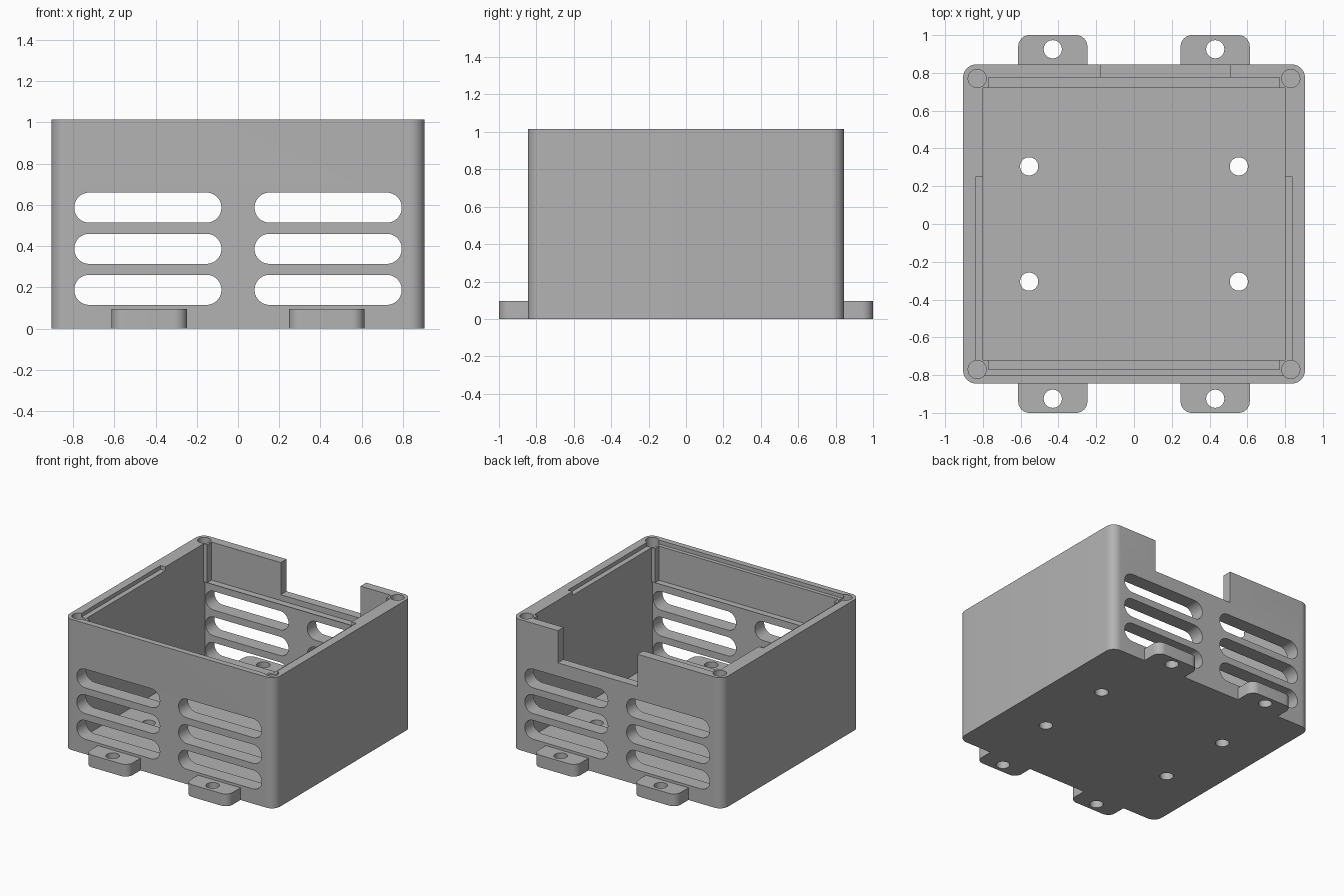
import bpy, bmesh, math
from mathutils import Matrix

cube = bpy.data.objects.get("Cube")
if cube:
    bpy.data.objects.remove(cube, do_unlink=True)

grey = bpy.data.materials.new("mid_grey")
grey.use_nodes = True
colour = (0.45, 0.45, 0.45, 1)
grey.diffuse_color = colour
grey.node_tree.nodes["Principled BSDF"].inputs["Base Color"].default_value = colour


def prism(name, u, v, w, radius=0.0, along_y=False):
    """Rounded rectangle in u, v extruded over w; each is a (low, high) pair."""
    points = []
    if radius:
        r = min(radius, (u[1] - u[0]) / 2 - 0.0005, (v[1] - v[0]) / 2 - 0.0005)
        corners = ((u[1] - r, v[1] - r), (u[0] + r, v[1] - r),
                   (u[0] + r, v[0] + r), (u[1] - r, v[0] + r))
        for k, (cx, cy) in enumerate(corners):
            for i in range(11):
                a = math.pi / 2 * (k + i / 10)
                points.append((cx + r * math.cos(a), cy + r * math.sin(a)))
    else:
        points = [(u[1], v[1]), (u[0], v[1]), (u[0], v[0]), (u[1], v[0])]
    bm = bmesh.new()
    base = bm.faces.new([bm.verts.new((x, y, w[0])) for x, y in points])
    top = bmesh.ops.extrude_face_region(bm, geom=[base])["geom"]
    bmesh.ops.translate(bm, vec=(0, 0, w[1] - w[0]),
                        verts=[g for g in top if isinstance(g, bmesh.types.BMVert)])
    if along_y:
        bm.transform(Matrix.Rotation(math.pi / 2, 4, "X"))
    bmesh.ops.recalc_face_normals(bm, faces=bm.faces)
    mesh = bpy.data.meshes.new(name)
    bm.to_mesh(mesh)
    bm.free()
    mesh.materials.append(grey)
    obj = bpy.data.objects.new(name, mesh)
    bpy.context.collection.objects.link(obj)
    return obj


def hole(x, y, radius, depth):
    return prism("hole_cutter", (x - radius, x + radius), (y - radius, y + radius), depth, radius)


def combine(target, tool, operation):
    """Bake one boolean into the target and discard the tool."""
    mod = target.modifiers.new("combine", "BOOLEAN")
    mod.operation, mod.object, mod.solver = operation, tool, "EXACT"
    graph = bpy.context.evaluated_depsgraph_get()
    graph.update()
    mesh = bpy.data.meshes.new_from_object(target.evaluated_get(graph))
    target.modifiers.clear()
    target.data = mesh
    bpy.data.objects.remove(tool, do_unlink=True)


# Box body with rounded vertical edges
TOP, OPEN = 1.015, 1.3
box = prism("enclosure_box", (-0.905, 0.905), (-0.845, 0.845), (0, TOP), 0.07)

# Mounting tabs, front and back
for side in (-1, 1):
    for x in (-0.43, 0.43):
        y = sorted((side * 0.75, side))
        combine(box, prism("mounting_tab", (x - 0.183, x + 0.183), y, (0, 0.095), 0.06), "UNION")

cutters = [
    # Interior, with thicker end walls below a ledge and posts left in the corners
    prism("main_cavity", (-0.80, 0.80), (-0.72, 0.72), (0.08, OPEN)),
    prism("lower_cavity", (-0.80, 0.80), (-0.73, 0.735), (0.08, 0.72)),
    prism("upper_cavity", (-0.77, 0.77), (-0.77, 0.775), (0.72, OPEN)),
    # Shallow lid seat and connector opening in the back wall
    prism("lid_seat", (-0.84, 0.84), (-0.80, 0.25), (0.985, OPEN)),
    prism("back_notch", (-0.175, 0.51), (0.76, 1.1), (0.765, OPEN)),
]

# Ventilation slots through both end walls
for x in (-0.4375, 0.4375):
    for z in (0.188, 0.387, 0.587):
        cutters.append(prism("vent_slot", (x - 0.357, x + 0.357), (z - 0.073, z + 0.073),
                             (-0.843 - 0.1, 0.943), 0.073, along_y=True))

# Lid screw holes, tab holes and floor holes
for sx in (-1, 1):
    for sy in (-1, 1):
        cutters.append(hole(sx * 0.83, sy * 0.77, 0.048, (0.72, OPEN)))
        cutters.append(hole(sx * 0.43, sy * 0.925, 0.048, (-0.1, 0.2)))
        cutters.append(hole(sx * 0.555, sy * 0.305, 0.048, (-0.1, 0.2)))

for cutter in cutters:
    combine(box, cutter, "DIFFERENCE")

bpy.ops.object.select_all(action="DESELECT")
box.select_set(True)
bpy.context.view_layer.objects.active = box
bpy.ops.object.shade_smooth_by_angle(angle=math.radians(30))
